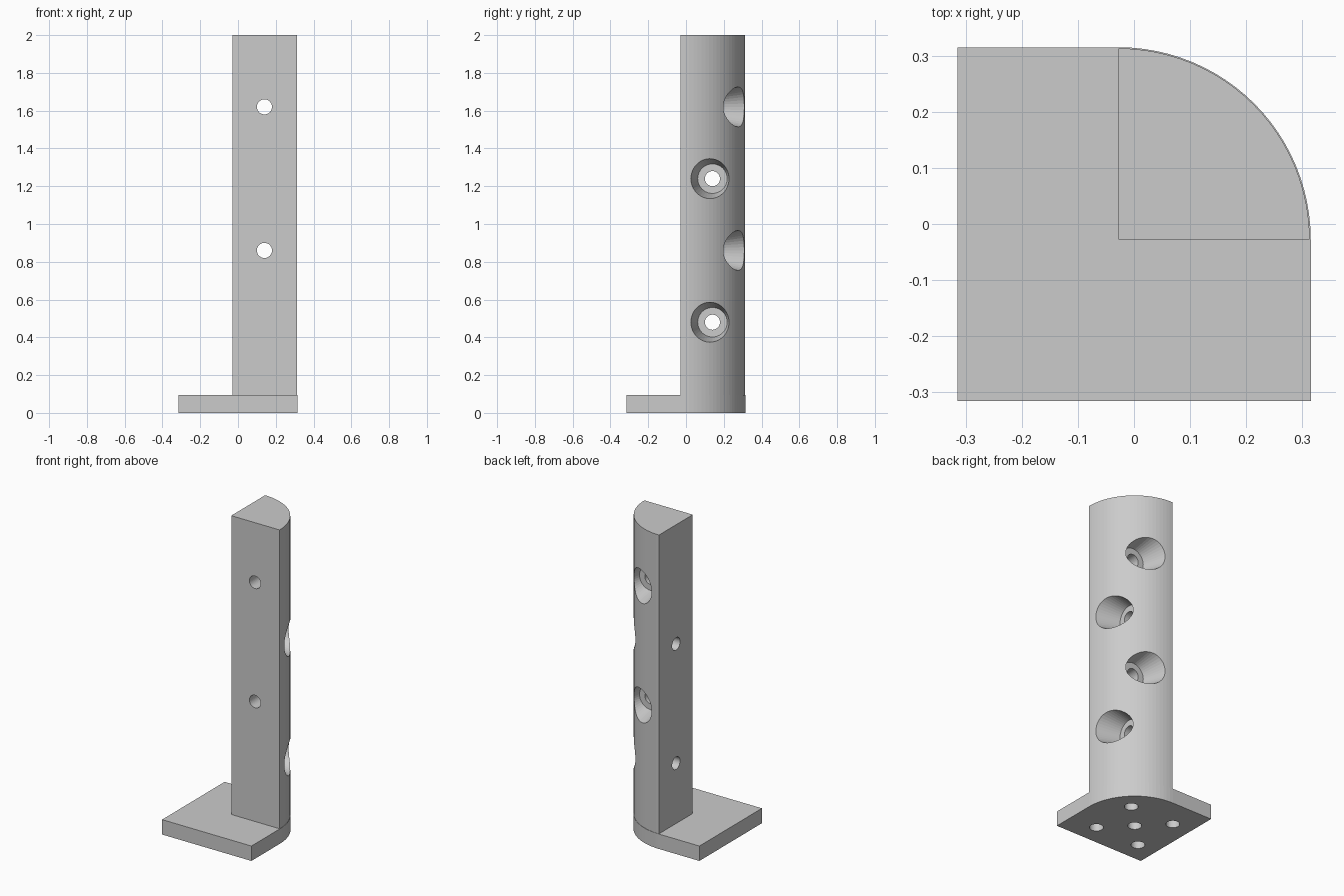
import bpy
import bmesh
from math import cos, sin, pi
from mathutils import Matrix, Vector

if "Cube" in bpy.data.objects:
    bpy.data.objects.remove(bpy.data.objects["Cube"], do_unlink=True)

grey = bpy.data.materials.new("light grey")
grey.use_nodes = True
grey.diffuse_color = (0.6, 0.6, 0.6, 1)
grey.node_tree.nodes["Principled BSDF"].inputs["Base Color"].default_value = (0.6, 0.6, 0.6, 1)

EDGE = 0.315       # half width of the base
CORNER = -0.028    # inner corner of the post, centre of the arcs
BASE_TOP = 0.095
HOLE = 0.04


def finish(bm, name):
    bmesh.ops.recalc_face_normals(bm, faces=bm.faces)
    mesh = bpy.data.meshes.new(name)
    bm.to_mesh(mesh)
    bm.free()
    mesh.materials.append(grey)
    obj = bpy.data.objects.new(name, mesh)
    bpy.context.collection.objects.link(obj)
    return obj


def arc(radius, steps):
    return [(CORNER + radius * cos(pi / 2 * i / steps),
             CORNER + radius * sin(pi / 2 * i / steps)) for i in range(steps + 1)]


def prism(name, outline, bottom, top):
    bm = bmesh.new()
    face = bm.faces.new([bm.verts.new((x, y, bottom)) for x, y in outline])
    extruded = bmesh.ops.extrude_face_region(bm, geom=[face])["geom"]
    verts = [v for v in extruded if isinstance(v, bmesh.types.BMVert)]
    bmesh.ops.translate(bm, verts=verts, vec=(0, 0, top - bottom))
    return finish(bm, name)


def add_cone(bm, start, end, r1, r2):
    start, end = Vector(start), Vector(end)
    axis = end - start
    turn = axis.to_track_quat("Z", "Y").to_matrix().to_4x4()
    bmesh.ops.create_cone(bm, cap_ends=True, segments=40, radius1=r1, radius2=r2,
                          depth=axis.length,
                          matrix=Matrix.Translation((start + end) / 2) @ turn)


def cut(target, bm, name):
    cutter = finish(bm, name)
    cutter.hide_render = True
    mod = target.modifiers.new(name, "BOOLEAN")
    mod.operation = "DIFFERENCE"
    mod.solver = "EXACT"
    mod.object = cutter
    bpy.context.view_layer.objects.active = target
    bpy.ops.object.modifier_apply(modifier=name)
    bpy.data.objects.remove(cutter, do_unlink=True)


# Base plate with one rounded corner, and the quarter-round post on it
base = prism("base_plate", [(-EDGE, EDGE), (-EDGE, -EDGE), (EDGE, -EDGE)]
             + arc(EDGE - CORNER, 24), 0, BASE_TOP)
post = prism("quarter_round_post", [(CORNER, CORNER)] + arc(0.341, 24), BASE_TOP, 2)

# Bolt holes through the post, alternating direction, with tapered recesses
MID, SEAT = 0.14, 0.157
for i in range(4):
    z = 0.48 + 0.38 * i
    place = (lambda d: (MID, d, z)) if i % 2 else (lambda d: (d, MID, z))
    bolt = bmesh.new()
    add_cone(bolt, place(-0.2), place(0.5), HOLE, HOLE)
    cut(post, bolt, "bolt_cutter")
    recess = bmesh.new()
    add_cone(recess, place(SEAT), place(SEAT + 0.25), 0.078, 0.138)
    cut(post, recess, "recess_cutter")

# Blind holes under the base: one central, four around it
blind = bmesh.new()
spread = 0.156
for dx, dy in [(0, 0)] + [(a, b) for a in (-spread, spread) for b in (-spread, spread)]:
    x, y = CORNER + dx, CORNER + dy
    add_cone(blind, (x, y, -0.05), (x, y, 0.06), HOLE, HOLE)
cut(base, blind, "blind_hole_cutter")
